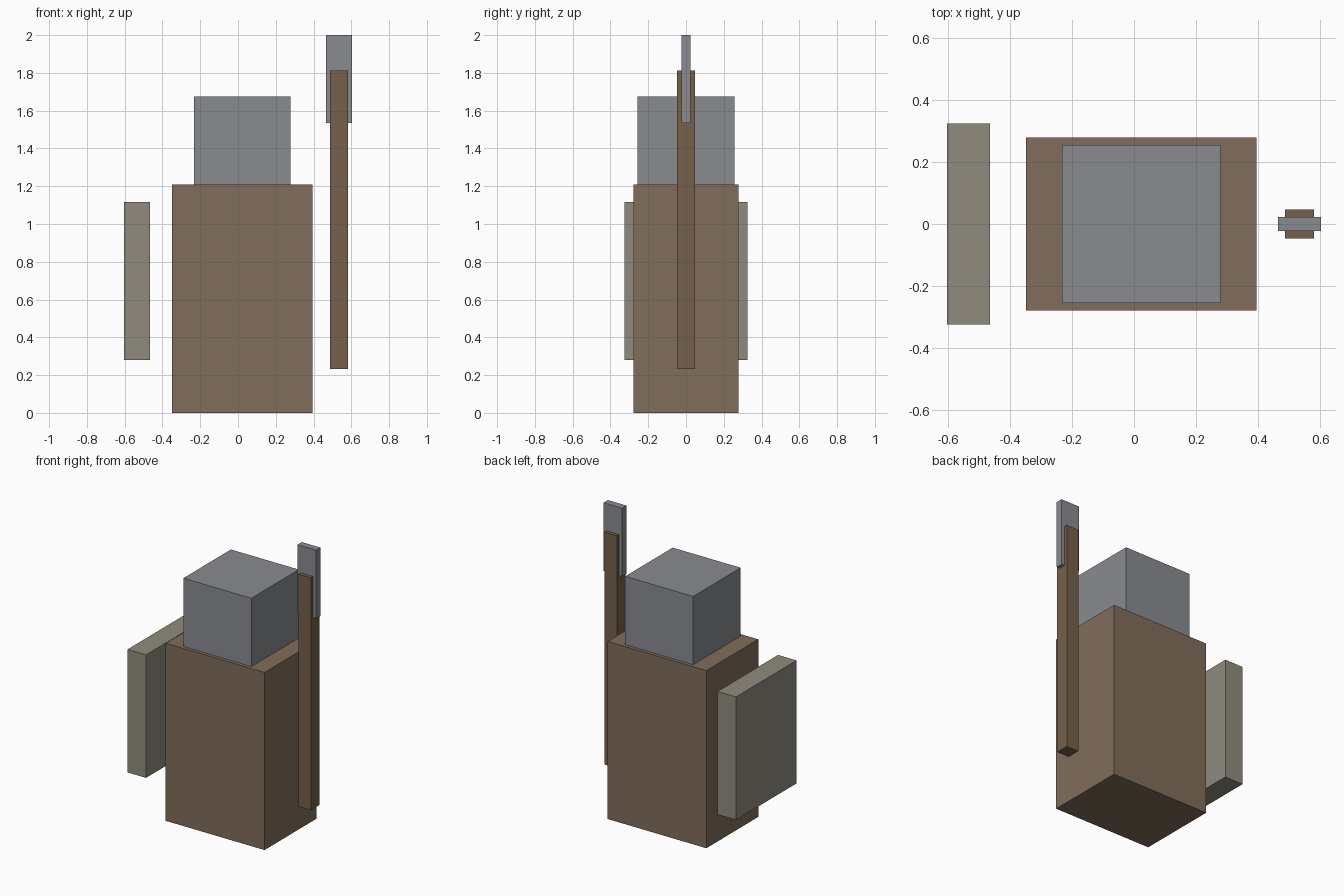
import bpy

if "Cube" in bpy.data.objects:
    bpy.data.objects.remove(bpy.data.objects["Cube"])

U = 2 / 43  # model is laid out on a 43-unit-high block grid


def block(name, lo, hi, color=None):
    """Axis-aligned box between two grid corners."""
    size = [(b - a) * U for a, b in zip(lo, hi)]
    centre = [(a + b) / 2 * U for a, b in zip(lo, hi)]
    bpy.ops.mesh.primitive_cube_add(size=1, location=centre)
    ob = bpy.context.object
    ob.name = name
    ob.scale = size
    bpy.ops.object.transform_apply(location=False, rotation=False, scale=True)
    if color:
        mat = bpy.data.materials.new(name + "_colour")
        mat.diffuse_color = (*color, 1)
        mat.use_nodes = True
        mat.node_tree.nodes["Principled BSDF"].inputs["Base Color"].default_value = mat.diffuse_color
        ob.data.materials.append(mat)
    return ob


# Torso and head
block("body", (-7.5, -6, 0), (8.5, 6, 26), (0.22, 0.155, 0.105))
block("head", (-5, -5.5, 26), (6, 5.5, 36), (0.25, 0.26, 0.28))

# Slab shield at the side
block("shield", (-13, -7, 6), (-10, 7, 24), (0.28, 0.26, 0.21))

# Spear: wooden shaft with a flat blade running through its top
block("spear_shaft", (10.5, -1, 5), (12.5, 1, 39), (0.18, 0.12, 0.07))
block("spear_blade", (10, -0.5, 33), (13, 0.5, 43), (0.25, 0.26, 0.28))
